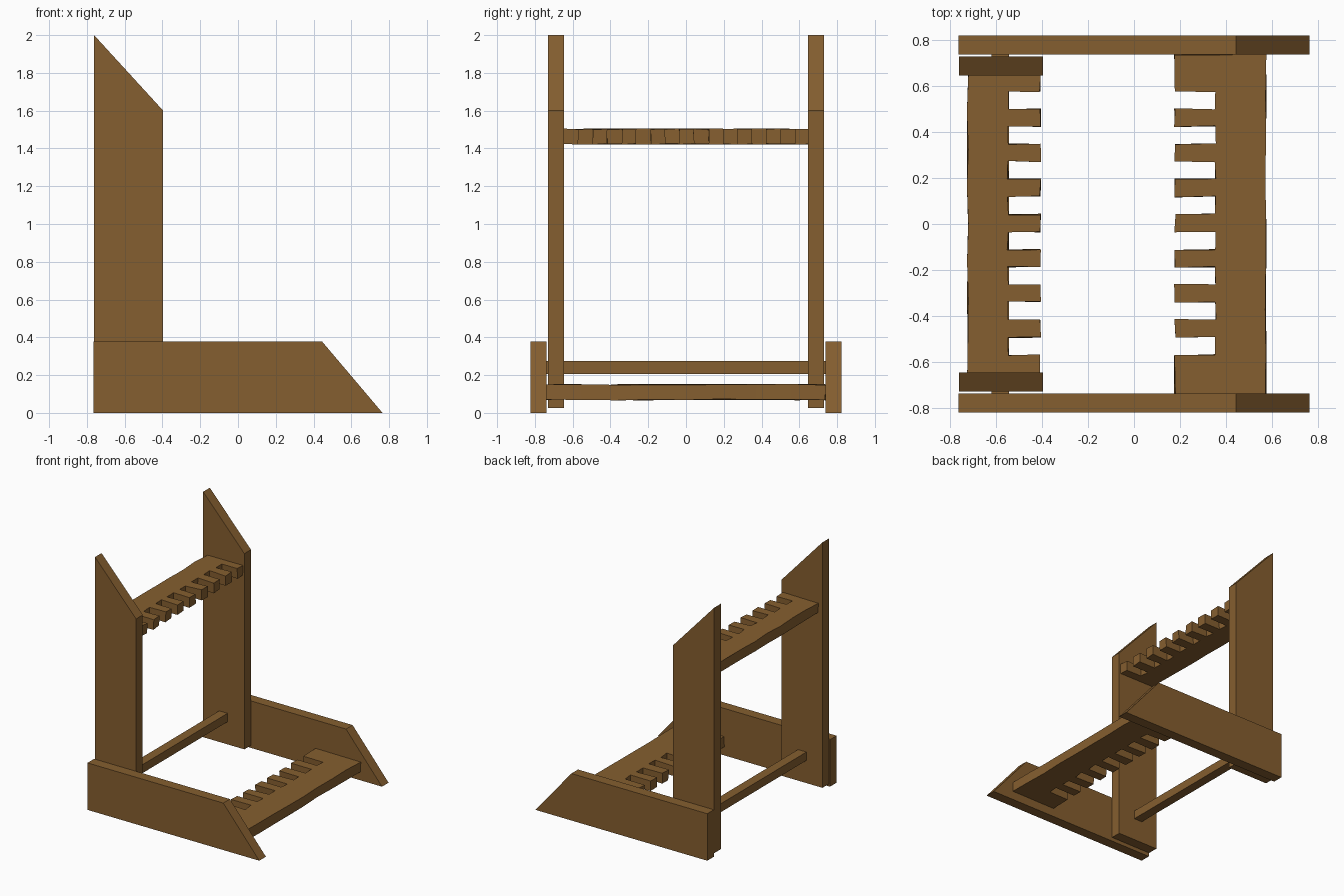
import bpy, bmesh, random
from mathutils import Vector

random.seed(4)
cube = bpy.data.objects.get("Cube")
if cube:
    bpy.data.objects.remove(cube)

wood = bpy.data.materials.new("brown wood")
wood.use_nodes = True
colour = (0.235, 0.113, 0.029, 1)
wood.diffuse_color = colour
wood.node_tree.nodes["Principled BSDF"].inputs["Base Color"].default_value = colour


def prism(name, outline, depth, wobble=0.0):
    """Extrude a closed 3D outline along depth, with slight hand-cut wobble."""
    bm = bmesh.new()
    face = bm.faces.new([bm.verts.new(p) for p in outline])
    solid = bmesh.ops.extrude_face_region(bm, geom=[face])
    moved = [v for v in solid["geom"] if isinstance(v, bmesh.types.BMVert)]
    bmesh.ops.translate(bm, verts=moved, vec=Vector(depth))
    for v in bm.verts:
        v.co += Vector([random.uniform(-wobble, wobble) for _ in range(3)])
    bmesh.ops.recalc_face_normals(bm, faces=bm.faces)
    mesh = bpy.data.meshes.new(name)
    bm.to_mesh(mesh)
    bm.free()
    mesh.materials.append(wood)
    obj = bpy.data.objects.new(name, mesh)
    bpy.context.collection.objects.link(obj)
    return obj


def side_board(name, profile, y, thick):
    return prism(name, [(x, y, z) for x, z in profile], (0, thick, 0))


def comb_rail(name, back, root, tip, half, z, thick):
    """Notched shelf: teeth run from root to tip, with eight equal slots."""
    pitch, slot = 0.153, 0.077
    outline = [(tip, -half, z)]
    for i in range(8):
        mid = 0.004 + (i - 3.5) * pitch
        lo, hi = mid - slot / 2, mid + slot / 2
        outline += [(tip, lo, z), (root, lo, z), (root, hi, z), (tip, hi, z)]
    outline.append((tip, half, z))
    # Back edge, subdivided so that it can waver
    outline += [(back, half - half * i / 4, z) for i in range(9)]
    return prism(name, outline, (0, 0, thick), 0.0035)


# Sloped base boards and pointed uprights on both sides
base = [(-0.765, 0), (0.765, 0), (0.445, 0.378), (-0.765, 0.378)]
post = [(-0.762, 0.025), (-0.396, 0.025), (-0.396, 1.6), (-0.762, 2.0)]
for side, y_base, y_post in (("left", 0.738, 0.646), ("right", -0.822, -0.73)):
    side_board(side + "_base_board", base, y_base, 0.084)
    side_board(side + "_upright", post, y_post, 0.084)

# Notched rails
comb_rail("upper_notched_rail", -0.725, -0.55, -0.408, 0.648, 1.423, 0.08)
comb_rail("lower_notched_rail", 0.575, 0.355, 0.178, 0.739, 0.07, 0.08)

# Rear cross bar
side_board("rear_cross_bar",
           [(-0.62, 0.207), (-0.545, 0.207), (-0.545, 0.275), (-0.62, 0.275)],
           -0.739, 1.478)
